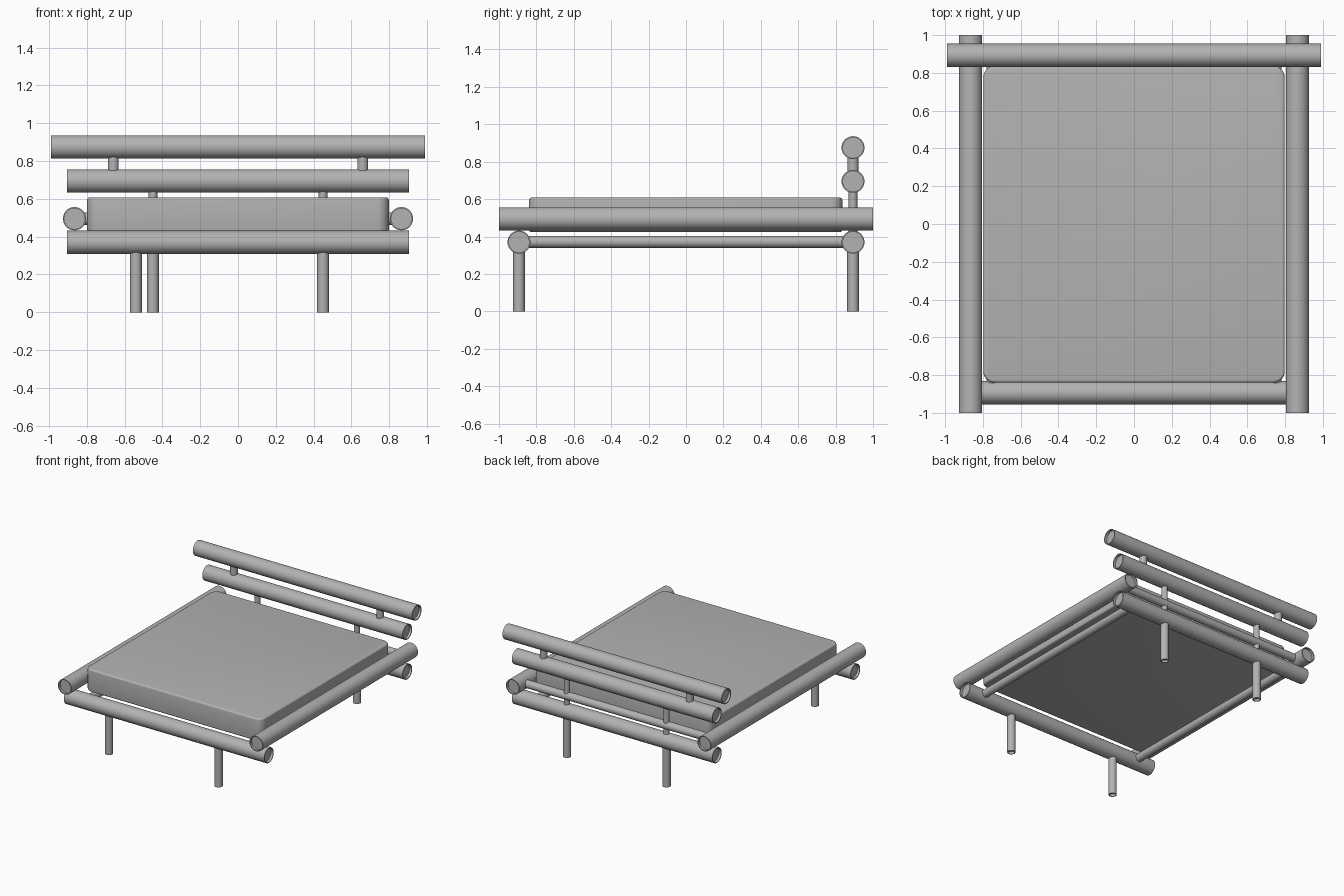
import bpy, bmesh
from mathutils import Matrix, Vector

if "Cube" in bpy.data.objects:
    bpy.data.objects.remove(bpy.data.objects["Cube"])

grey = bpy.data.materials.new("plain_grey")
grey.diffuse_color = (0.45, 0.45, 0.45, 1)
grey.use_nodes = True
grey.node_tree.nodes["Principled BSDF"].inputs["Base Color"].default_value = grey.diffuse_color


def finish(bm, name, angle=0.6):
    mesh = bpy.data.meshes.new(name)
    bm.to_mesh(mesh)
    bm.free()
    mesh.materials.append(grey)
    obj = bpy.data.objects.new(name, mesh)
    bpy.context.collection.objects.link(obj)
    bpy.ops.object.select_all(action='DESELECT')
    obj.select_set(True)
    bpy.context.view_layer.objects.active = obj
    bpy.ops.object.shade_smooth_by_angle(angle=angle)
    return obj


def tube(name, start, end, radius, wall=0.007, recess=0.02):
    """Round tube between two points, with end caps set in behind a thin rim."""
    a, b = Vector(start), Vector(end)
    axis = b - a
    bm = bmesh.new()
    bmesh.ops.create_cone(bm, cap_ends=True, segments=40, radius1=radius,
                          radius2=radius, depth=axis.length)
    if recess:
        caps = [f for f in bm.faces if len(f.verts) > 4]
        for cap in caps:
            inward = -cap.normal.copy()
            bmesh.ops.inset_individual(bm, faces=[cap], thickness=wall)
            inner = bmesh.ops.extrude_discrete_faces(bm, faces=[cap])["faces"][0]
            bmesh.ops.translate(bm, verts=inner.verts, vec=inward * recess)
    turn = axis.to_track_quat('Z', 'Y').to_matrix().to_4x4()
    bm.transform(Matrix.Translation((a + b) / 2) @ turn)
    bmesh.ops.recalc_face_normals(bm, faces=bm.faces)
    return finish(bm, name)


def rail(name, half, y, z, r=0.0615):
    return tube(name, (-half, y, z), (half, y, z), r)


# Cross rails and headboard rails
Y = 0.893
rail("front_cross_rail", 0.905, -Y, 0.37)
rail("back_cross_rail", 0.905, Y, 0.37)
rail("headboard_lower_rail", 0.905, Y, 0.695)
rail("headboard_upper_rail", 0.99, Y, 0.875)
tube("back_stretcher", (-0.82, Y, 0.495), (0.82, Y, 0.495), 0.032, recess=0)

# Parts on both sides
for side, s in (("left", -1), ("right", 1)):
    tube(side + "_side_rail", (s * 0.865, -1, 0.495), (s * 0.865, 1, 0.495), 0.0615)
    tube(side + "_under_bar", (s * 0.75, -0.85, 0.372), (s * 0.75, 0.85, 0.372), 0.032, recess=0)
    tube(side + "_back_leg", (s * 0.45, Y, 0), (s * 0.45, Y, 0.33), 0.031)
    tube(side + "_lower_post", (s * 0.45, Y, 0.41), (s * 0.45, Y, 0.65), 0.023, recess=0)
    tube(side + "_upper_post", (s * 0.66, Y, 0.74), (s * 0.66, Y, 0.83), 0.029, recess=0)

# Front legs
for side, x in (("left", -0.54), ("right", 0.45)):
    tube(side + "_front_leg", (x, -Y, 0), (x, -Y, 0.33), 0.031)

# Mattress: rounded corners, then softened top and bottom edges
bm = bmesh.new()
bmesh.ops.create_cube(bm, size=1, matrix=Matrix.Translation((0, -0.002, 0.516))
                      @ Matrix.Diagonal((1.596, 1.676, 0.184, 1)))
upright = [e for e in bm.edges if abs(e.verts[0].co.z - e.verts[1].co.z) > 0.1]
bmesh.ops.bevel(bm, geom=upright, offset=0.06, segments=8, profile=0.5, affect='EDGES')
rims = [e for e in bm.edges if abs(e.verts[0].co.z - e.verts[1].co.z) < 0.01]
bmesh.ops.bevel(bm, geom=rims, offset=0.014, segments=4, profile=0.5, affect='EDGES')
finish(bm, "mattress")
